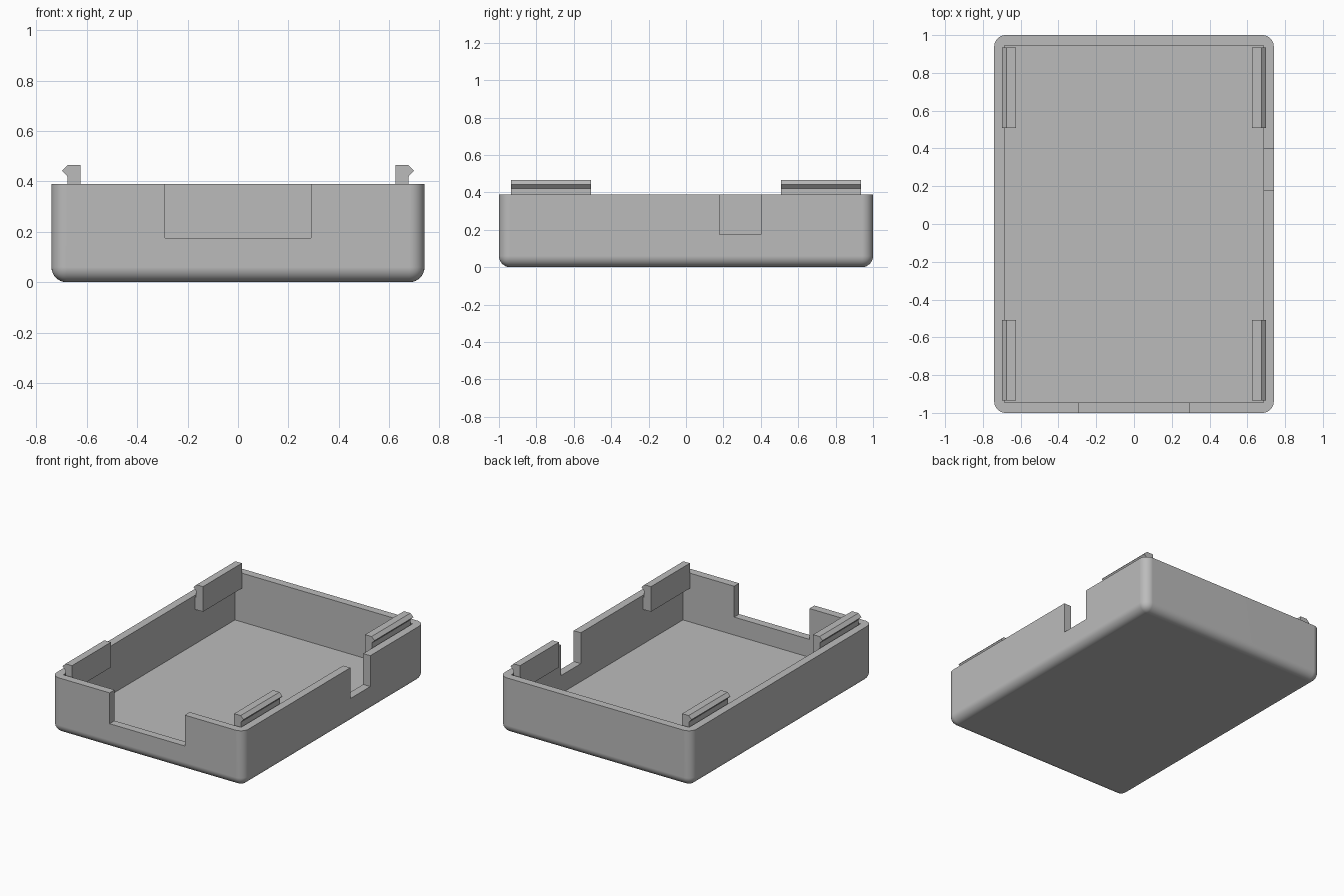
import bpy
import bmesh

cube = bpy.data.objects.get("Cube")
if cube:
    bpy.data.objects.remove(cube, do_unlink=True)

grey = bpy.data.materials.new("plain_grey")
grey.use_nodes = True
colour = (0.5, 0.5, 0.5, 1)
grey.diffuse_color = colour
grey.node_tree.nodes["Principled BSDF"].inputs["Base Color"].default_value = colour

HALF_X, HALF_Y, TOP = 0.74, 1.0, 0.39
WALL, FLOOR, RADIUS = 0.055, 0.05, 0.06


def add_object(name, bm):
    bmesh.ops.recalc_face_normals(bm, faces=bm.faces[:])
    mesh = bpy.data.meshes.new(name)
    bm.to_mesh(mesh)
    bm.free()
    mesh.materials.append(grey)
    obj = bpy.data.objects.new(name, mesh)
    bpy.context.collection.objects.link(obj)
    return obj


def box_bmesh(low, high):
    bm = bmesh.new()
    bmesh.ops.create_cube(bm, size=1)
    for v in bm.verts:
        v.co = [high[i] if v.co[i] > 0 else low[i] for i in range(3)]
    return bm


def select_only(obj):
    bpy.ops.object.select_all(action='DESELECT')
    obj.select_set(True)
    bpy.context.view_layer.objects.active = obj


def cut(target, name, low, high):
    cutter = add_object(name, box_bmesh(low, high))
    cutter.hide_render = True
    mod = target.modifiers.new(name, 'BOOLEAN')
    mod.operation = 'DIFFERENCE'
    mod.solver = 'EXACT'
    mod.object = cutter
    select_only(target)
    bpy.ops.object.modifier_apply(modifier=mod.name)
    bpy.data.objects.remove(cutter, do_unlink=True)


# Tray body: every edge rounded except the rim
bm = box_bmesh((-HALF_X, -HALF_Y, 0), (HALF_X, HALF_Y, TOP))
rounded = [e for e in bm.edges if min(v.co.z for v in e.verts) < 0.01]
bmesh.ops.bevel(bm, geom=rounded, offset=RADIUS, segments=8,
                profile=0.5, affect='EDGES')
tray = add_object("tray", bm)

# Cavity, front opening and side slot
ix, iy = HALF_X - WALL, HALF_Y - WALL
cut(tray, "cavity", (-ix, -iy, FLOOR), (ix, iy, 1))
cut(tray, "front_opening", (-0.29, -1.2, 0.175), (0.29, -0.9, 1))
cut(tray, "side_slot", (0.6, 0.18, 0.175), (0.9, 0.4, 1))

select_only(tray)
bpy.ops.object.shade_smooth_by_angle(angle=0.6)
weighted = tray.modifiers.new("even_shading", 'WEIGHTED_NORMAL')
weighted.keep_sharp = True

# Snap clips: one hooked profile extruded along each side wall
clip_profile = [(0.625, 0.29), (0.69, 0.29), (0.69, 0.375), (0.677, 0.375),
                (0.677, 0.42), (0.698, 0.443), (0.675, 0.465), (0.625, 0.465)]
for side, x_sign in (("left", 1), ("right", -1)):
    for end, y_sign in (("front", -1), ("back", 1)):
        bm = bmesh.new()
        face = bm.faces.new([bm.verts.new((x_sign * x, y_sign * 0.507, z))
                             for x, z in clip_profile])
        grown = bmesh.ops.extrude_face_region(bm, geom=[face], use_keep_orig=True)
        moved = [g for g in grown["geom"] if isinstance(g, bmesh.types.BMVert)]
        bmesh.ops.translate(bm, verts=moved, vec=(0, y_sign * 0.428, 0))
        add_object(f"{end}_{side}_clip", bm)
